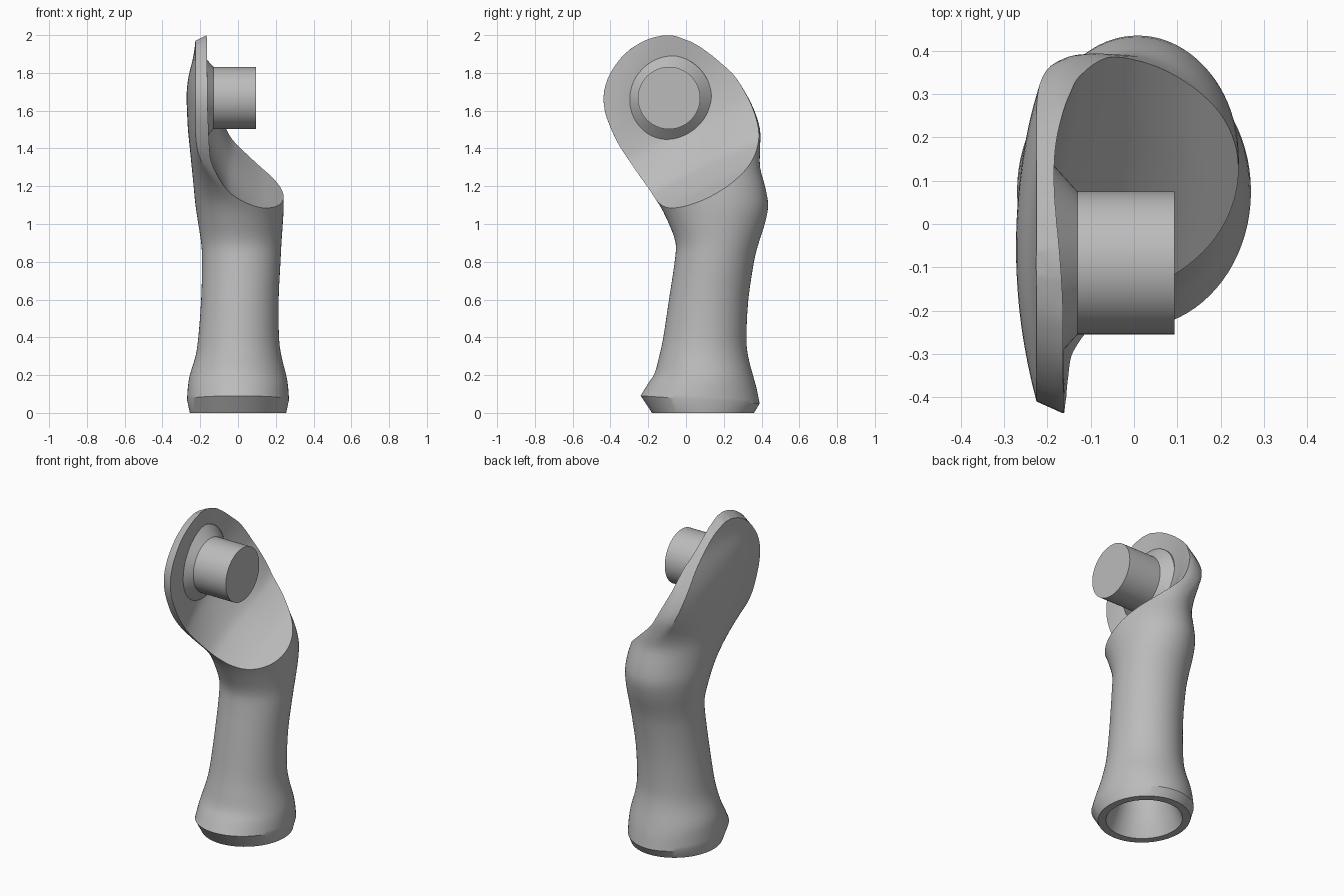
import bpy, bmesh, math
from math import sin, cos, pi

cube = bpy.data.objects.get("Cube")
if cube:
    bpy.data.objects.remove(cube)

grey = bpy.data.materials.new("plain_grey")
grey.use_nodes = True
colour = (0.5, 0.5, 0.5, 1)
grey.diffuse_color = colour
grey.node_tree.nodes["Principled BSDF"].inputs["Base Color"].default_value = colour


def make(name, bm):
    bmesh.ops.recalc_face_normals(bm, faces=bm.faces)
    mesh = bpy.data.meshes.new(name)
    bm.to_mesh(mesh)
    bm.free()
    mesh.materials.append(grey)
    ob = bpy.data.objects.new(name, mesh)
    bpy.context.collection.objects.link(ob)
    return ob


def loft(name, rings):
    """Skin closed rings of equal length and cap both ends."""
    bm = bmesh.new()
    rows = [[bm.verts.new(p) for p in ring] for ring in rings]
    n = len(rows[0])
    for a, b in zip(rows, rows[1:]):
        for i in range(n):
            j = (i + 1) % n
            bm.faces.new((a[i], a[j], b[j], b[i]))
    bm.faces.new(rows[0])
    bm.faces.new(rows[-1])
    return make(name, bm)


def select(ob):
    bpy.ops.object.select_all(action='DESELECT')
    ob.select_set(True)
    bpy.context.view_layer.objects.active = ob


def cut(ob, cutter):
    mod = ob.modifiers.new("cut", 'BOOLEAN')
    mod.operation, mod.solver, mod.object = 'DIFFERENCE', 'EXACT', cutter
    select(ob)
    bpy.ops.object.modifier_apply(modifier=mod.name)
    bpy.data.objects.remove(cutter)


def spline(pts, steps):
    """Catmull-Rom through the points."""
    out = []
    for i in range(len(pts) - 1):
        a, b, c, d = (pts[max(0, min(len(pts) - 1, i + k))] for k in (-1, 0, 1, 2))
        for s in range(steps):
            t = s / steps
            out.append([q + t * (r - p) / 2 + t * t * (2 * p - 5 * q + 4 * r - e) / 2
                        + t ** 3 * (3 * q - p - 3 * r + e) / 2
                        for p, q, r, e in zip(a, b, c, d)])
    return out + [list(pts[-1])]


FACE, CREASE, SEG = -0.165, -0.225, 20


def ramp(z, start, end):
    t = max(0, min(1, (z - start) / (end - start)))
    return t * t * (3 - 2 * t)


def section(z, x0, x1, yf, yb):
    """Oval in the shaft, blending to a rimmed dome on the head; later at the back."""
    m, hw = (yf + yb) / 2, (yb - yf) / 2
    front, back = ramp(z, 1.1, 1.5), ramp(z, 1.3, 1.75)
    ring = []
    for i in range(4 * SEG):
        a = 2 * pi * i / (4 * SEG)
        ca, sa = cos(a), sin(a)
        w = back if sa > 0 else front
        c = (x0 + x1) / 2 * (1 - w) + FACE * w
        x, y = c + (x1 - c if ca > 0 else c - x0) * ca, sa
        if ca < -1e-6:
            k = i - SEG if i <= 2 * SEG else 3 * SEG - i
            if k <= 3:
                hx, hy = FACE + (CREASE - FACE) * k / 3, 1 - 0.07 * k / 3
            else:
                r = 1 - (k - 3) / (SEG - 3)
                hx = CREASE + (x0 - CREASE) * (1 - r * r)
                hy = 0.93 * r
            x += (hx - x) * w
            y += (math.copysign(hy, sa) - y) * w
        tilt = -0.025 * y * max(0, 1 - z / 0.4) if z > 0 else 0
        drop = 0.5 * max(0, min(0.06, FACE - x)) * max(0, min(1, (z - 1.6) / 0.3))
        ring.append((x, m + hw * y, z + tilt - drop))
    return ring


# Shaft and head: height, right, left, front, back
KEYS = [
    (0.07, -0.27, 0.27, -0.24, 0.39), (0.14, -0.265, 0.265, -0.2, 0.375),
    (0.2, -0.255, 0.255, -0.165, 0.358), (0.3, -0.225, 0.23, -0.14, 0.33),
    (0.4, -0.21, 0.217, -0.12, 0.32), (0.6, -0.195, 0.215, -0.09, 0.33),
    (0.8, -0.19, 0.225, -0.06, 0.36), (0.9, -0.195, 0.23, -0.055, 0.385),
    (1.0, -0.21, 0.237, -0.09, 0.417), (1.1, -0.225, 0.242, -0.14, 0.435),
    (1.2, -0.235, 0.237, -0.21, 0.418), (1.3, -0.245, 0.215, -0.28, 0.392),
    (1.4, -0.255, 0.18, -0.345, 0.392), (1.5, -0.265, 0.13, -0.395, 0.392),
    (1.6, -0.27, 0.1, -0.43, 0.362), (1.7, -0.272, 0.08, -0.434, 0.312),
    (1.8, -0.262, 0.06, -0.4, 0.245), (1.9, -0.24, 0.04, -0.325, 0.145),
    (1.96, -0.23, 0.02, -0.24, 0.055), (1.985, -0.227, 0, -0.18, -0.01),
    (2.0, -0.226, 0, -0.12, -0.06),
]
body = loft("shaft_and_head", [section(0, -0.255, 0.255, -0.18, 0.36)]
            + [section(*k) for k in spline(KEYS, 3)])

# Curved scoop that leaves the plate, swept along a rising line and dished round the peg
scoop = spline([(FACE, 2.2), (-0.161, 1.85), (-0.155, 1.7), (-0.14, 1.55), (-0.12, 1.455),
                (-0.055, 1.295), (0, 1.225), (0.1, 1.15), (0.2, 1.1), (0.4, 1.01)], 5)
scoop += [(0.6, 1.0), (0.6, 3), (FACE, 3)]


def dish(y, u):
    d = ((y + 0.03) / 0.4) ** 2 + ((u - 1.6) / 0.55) ** 2
    return 0.055 * max(0, 1 - d) ** 2


slices = [-1] + [-0.45 + 0.05 * i for i in range(18)] + [1]
cut(body, loft("scoop_cutter", [[(x - (dish(y, u) if x < 0.5 else 0), y, u + y / 2)
                                 for x, u in scoop] for y in slices]))


# Tapered socket under the base, narrowing to a straight bore
def circle(r, z):
    return [(r * cos(a), 0.09 + 1.05 * r * sin(a), z)
            for a in (2 * pi * i / 64 for i in range(64))]


cut(body, loft("socket_cutter", [circle(0.22, -0.02), circle(0.212, 0),
                                 circle(0.155, 0.15), circle(0.15, 0.3)]))

# Peg with a flared collar
peg = loft("peg", [[(x, -0.09 + r * cos(a), 1.667 + r * sin(a))
                    for a in (2 * pi * i / 64 for i in range(64))]
                   for x, r in ((-0.2, 0.225), (-0.185, 0.225), (-0.13, 0.165), (0.094, 0.165))])

for ob in (body, peg):
    select(ob)
    bpy.ops.object.shade_smooth_by_angle(angle=math.radians(30))
